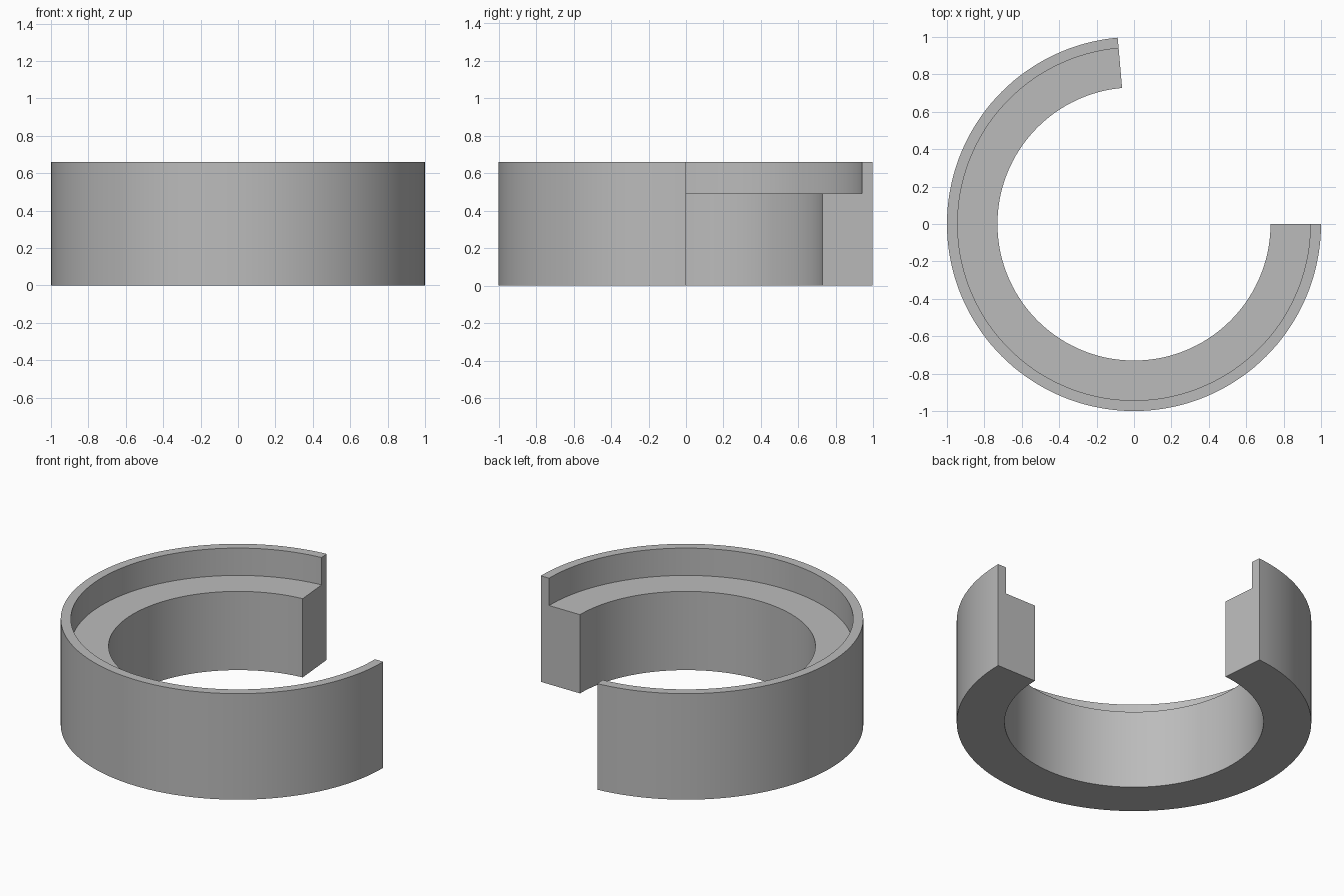
import bpy, bmesh, math

cube = bpy.data.objects.get("Cube")
if cube:
    bpy.data.objects.remove(cube, do_unlink=True)

# Plain grey material
grey = bpy.data.materials.new("grey")
grey.use_nodes = True
colour = (0.5, 0.5, 0.5, 1)
grey.diffuse_color = colour
grey.node_tree.nodes["Principled BSDF"].inputs["Base Color"].default_value = colour

# Ring dimensions
OUTER, LIP, INNER = 1.0, 0.943, 0.73
HEIGHT, LEDGE = 0.66, 0.49
START, END, STEPS = math.radians(95), math.radians(360), 106

# Stepped cross-section as (radius, height)
profile = [(INNER, 0), (OUTER, 0), (OUTER, HEIGHT),
           (LIP, HEIGHT), (LIP, LEDGE), (INNER, LEDGE)]

# Sweep the section around the open ring
bm = bmesh.new()
sections = []
for i in range(STEPS + 1):
    a = START + (END - START) * i / STEPS
    sections.append([bm.verts.new((r * math.cos(a), r * math.sin(a), z))
                     for r, z in profile])
n = len(profile)
for s, t in zip(sections, sections[1:]):
    for j in range(n):
        k = (j + 1) % n
        bm.faces.new((s[j], s[k], t[k], t[j]))

# Flat end caps
bm.faces.new(sections[0])
bm.faces.new(sections[-1][::-1])
bmesh.ops.recalc_face_normals(bm, faces=bm.faces[:])

mesh = bpy.data.meshes.new("open_stepped_ring")
bm.to_mesh(mesh)
bm.free()
mesh.materials.append(grey)
ring = bpy.data.objects.new("open_stepped_ring", mesh)
bpy.context.collection.objects.link(ring)

# Smooth walls with sharp rims
bpy.ops.object.select_all(action="DESELECT")
ring.select_set(True)
bpy.context.view_layer.objects.active = ring
bpy.ops.object.shade_smooth_by_angle(angle=math.radians(30))
